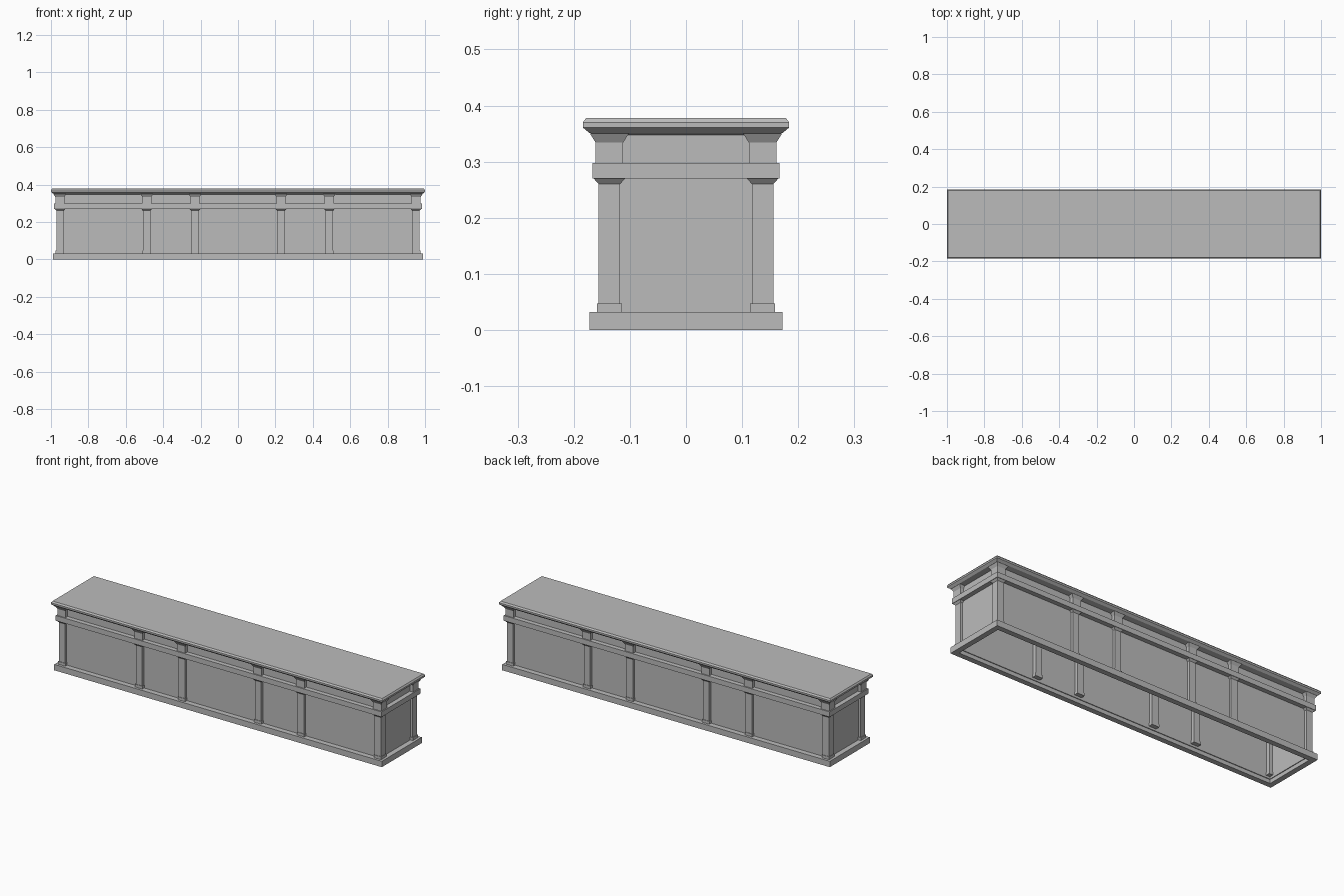
import bpy
import bmesh

old = bpy.data.objects.get("Cube")
if old:
    bpy.data.objects.remove(old, do_unlink=True)

STRETCH = 0.816   # extra half length of the counter compared with its half depth
PILLAR = 0.1365   # pilaster centre line, as a distance along the depth

grey = bpy.data.materials.new("plain grey")
grey.use_nodes = True
colour = (0.5, 0.5, 0.5, 1)
grey.diffuse_color = colour
grey.node_tree.nodes["Principled BSDF"].inputs["Base Color"].default_value = colour


def rect_loft(name, profile, stretch=0.0, centre=(0, 0), ring=False):
    """Sweep (half width, height) points round a rectangle; ring closes the section, else cap the ends."""
    bm = bmesh.new()
    loops = []
    for half, z in profile:
        hx = half + stretch
        loops.append([bm.verts.new((centre[0] + sx * hx, centre[1] + sy * half, z))
                      for sx, sy in ((-1, -1), (1, -1), (1, 1), (-1, 1))])
    pairs = list(zip(loops, loops[1:]))
    if ring:
        pairs.append((loops[-1], loops[0]))
    else:
        bm.faces.new(loops[0])
        bm.faces.new(loops[-1])
    for low, high in pairs:
        for i in range(4):
            j = (i + 1) % 4
            bm.faces.new((low[i], low[j], high[j], high[i]))
    bmesh.ops.recalc_face_normals(bm, faces=bm.faces)
    mesh = bpy.data.meshes.new(name)
    bm.to_mesh(mesh)
    bm.free()
    mesh.materials.append(grey)
    obj = bpy.data.objects.new(name, mesh)
    bpy.context.collection.objects.link(obj)
    return obj


def frame(name, outer, inner, low, high):
    """Rectangular frame running round the whole counter."""
    section = [(outer, low), (outer, high), (inner, high), (inner, low)]
    return rect_loft(name, section, STRETCH, ring=True)


# Hollow body: base rail, thin walls and the raised band
frame("base_rail", 0.172, 0.143, 0, 0.032)
frame("wall_panels", 0.142, 0.138, 0.02, 0.352)
frame("middle_band", 0.167, 0.14, 0.27, 0.298)

# Worktop with flared underside and chamfered upper edge
rect_loft("worktop", [(0.142, 0.348), (0.172, 0.351), (0.184, 0.361),
                      (0.184, 0.37), (0.178, 0.378)], STRETCH)

# Pilasters: plinth, shaft, flared capital, upper block, upper capital
pilaster = [(0.022, 0.032), (0.022, 0.047), (0.019, 0.047), (0.019, 0.26),
            (0.028, 0.27), (0.0245, 0.27), (0.0245, 0.334), (0.0345, 0.35)]
places = {"inner": 0.23, "outer": 0.488, "corner": STRETCH + PILLAR}
for place, x in places.items():
    for side, sx in (("left", 1), ("right", -1)):
        for face, sy in (("front", -1), ("back", 1)):
            rect_loft(f"{face}_{side}_{place}_pilaster", pilaster,
                      centre=(sx * x, sy * PILLAR))
